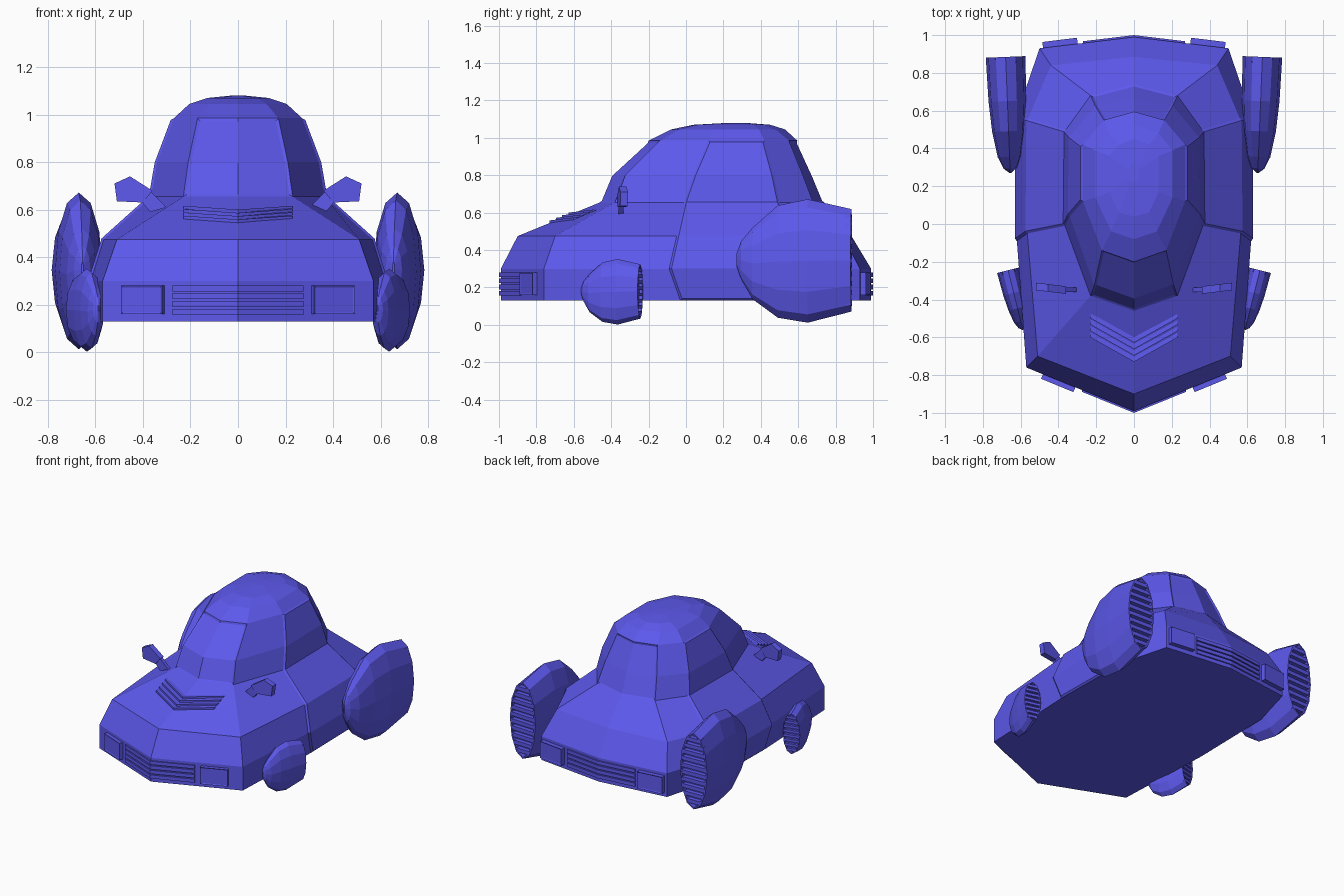
import bpy, bmesh, math
from mathutils import Vector, Matrix

if "Cube" in bpy.data.objects:
    bpy.data.objects.remove(bpy.data.objects["Cube"])

paint = bpy.data.materials.new("blue_paint")
paint.diffuse_color = (0.11, 0.10, 0.85, 1)
paint.use_nodes = True
paint.node_tree.nodes["Principled BSDF"].inputs["Base Color"].default_value = paint.diffuse_color


def finish(name, bm, mirror=False):
    bmesh.ops.recalc_face_normals(bm, faces=bm.faces)
    me = bpy.data.meshes.new(name)
    bm.to_mesh(me)
    bm.free()
    ob = bpy.data.objects.new(name, me)
    bpy.context.collection.objects.link(ob)
    me.materials.append(paint)
    if mirror:
        ob.modifiers.new("Mirror", 'MIRROR')
    return ob


def loft(bm, rings):
    """Skin closed rings and cap both ends; returns vert rings, side faces, caps."""
    vs = [[bm.verts.new(p) for p in r] for r in rings]
    n = len(vs[0])
    sides = [[bm.faces.new((a[i], a[(i + 1) % n], b[(i + 1) % n], b[i])) for i in range(n)]
             for a, b in zip(vs, vs[1:])]
    caps = [bm.faces.new(vs[0][::-1]), bm.faces.new(vs[-1])]
    return vs, sides, caps


# Car body: half outlines (nose, front corner, door front, door rear, rear corner, tail)
levels = [
    (0.13, -.99, (.57, -.76), (.60, -.03), (.59, .60), (.50, .93), .99),
    (0.30, -.99, (.57, -.76), (.62, -.09), (.62, .58), (.50, .93), .99),
    (0.475, -.90, (.51, -.70), (.565, -.05), (.56, .56), (.44, .84), .885),
    (0.655, -.46, (.23, -.38), (.365, -.01), (.36, .50), (.23, .68), .74),
    (0.80, -.40, (.21, -.325), (.34, .04), (.335, .47), (.205, .625), .68),
    (0.985, -.20, (.17, -.14), (.27, .12), (.27, .42), (.16, .55), .595),
    (1.045, -.08, (.12, -.04), (.205, .14), (.205, .39), (.13, .48), .53),
    (1.07, .04, (.08, .06), (.13, .17), (.13, .36), (.08, .42), .45),
    (1.08, .22, (.02, .225), (.03, .25), (.03, .29), (.02, .31), .32),
]
bm = bmesh.new()
rings = []
for z, nose, *pts, tail in levels:
    rings.append([(0, nose, z)] + [(x, y, z) for x, y in pts] + [(0, tail, z)]
                 + [(-x, y, z) for x, y in reversed(pts)])
_, side, _ = loft(bm, rings)
bmesh.ops.recalc_face_normals(bm, faces=bm.faces)


def panel(cols, rows, depth):
    bmesh.ops.inset_region(bm, faces=[side[r][c] for r in rows for c in cols],
                           thickness=0.012, depth=depth, use_even_offset=True)


panel([2], range(5), 0.010)       # doors
panel([7], range(5), 0.010)
panel([0, 9], [3, 4], -0.006)     # windscreen
panel([4, 5], [3, 4], -0.008)     # rear window
finish("car_body", bm)


# Wheel pods: bullet shells with a slatted opening at the back
POD = [(0, .04, .46, .56), (.04, .33, .35, .66), (.14, .6, .19, .77), (.36, .83, .04, .95),
       (.62, .95, 0, 1), (1, 1, .09, .92)]  # along, half width, low, high


def pod(name, tip, angle, length, half_w, height, base, slats):
    place = Matrix.Translation((tip[0], tip[1], base)) @ Matrix.Rotation(angle, 4, 'Z')
    bm = bmesh.new()
    n = 12
    rings = []
    for t, w, lo, hi in POD:
        mid, r = (lo + hi) / 2 * height, (hi - lo) / 2 * height
        rings.append([place @ Vector((w * half_w * math.cos(k * math.tau / n), t * length,
                                      mid + r * math.sin(k * math.tau / n))) for k in range(n)])
    _, _, caps = loft(bm, rings)
    bmesh.ops.recalc_face_normals(bm, faces=bm.faces)
    bmesh.ops.inset_region(bm, faces=[caps[1]], thickness=half_w * .1)
    bmesh.ops.inset_region(bm, faces=[caps[1]], thickness=0.001, depth=-half_w * .3)
    finish(name, bm, True)
    bm = bmesh.new()
    for k in range(slats):
        u = (k + .5) / slats * 1.8 - .9
        size = (2 * half_w * .9 * math.sqrt(1 - u * u), half_w * .3, height * .83 / slats * .5)
        pos = (0, length - half_w * .16, height * (.505 + u * .415))
        bmesh.ops.create_cube(bm, size=1, matrix=place @ Matrix.Translation(pos)
                              @ Matrix.Diagonal((*size, 1)))
    finish(name + "_slats", bm, True)


pod("rear_wheel_pod", (.655, .27), math.radians(-2.3), .615, .105, .66, .012, 10)
pod("front_wheel_pod", (.588, -.56), math.radians(-14), .325, .06, .35, .002, 8)


# Strips that follow the V of the nose, tail or hood
def v_strip(name, half, section):
    bm = bmesh.new()
    loft(bm, [[(x, y, z) for y, z in section(abs(x))] for x in (-half, 0, half)])
    finish(name, bm)


def bar(y0, slope, z, out):
    return lambda x: [(y0 + slope * x - out * .02, z), (y0 + slope * x + out * .01, z),
                      (y0 + slope * x + out * .01, z + .025), (y0 + slope * x - out * .02, z + .025)]


for k in range(4):
    z = .157 + k * .033
    v_strip("front_grille_bar", .275, bar(-.99, .404, z, -1))
    v_strip("rear_grille_bar", .27, bar(.99, -.12, z, 1))


# Hood louvres: wedges rising toward the front
def louvre(y0):
    def section(x):
        def hood(y):
            return .475 + .409 * (y - .392 * x + .90)
        y = y0 + .56 * x
        return [(y, hood(y) - .01), (y, hood(y) + .014),
                (y + .028, hood(y + .028) + .001), (y + .028, hood(y + .028) - .01)]
    return section


for k in range(4):
    v_strip("hood_louvre", .23, louvre(-.73 + k * .034))


# Head and tail lamps: boxes with a recessed lens
def lamp(name, pos, angle, out):
    bm = bmesh.new()
    bmesh.ops.create_cube(bm, size=1, matrix=Matrix.Translation(pos)
                          @ Matrix.Rotation(angle, 4, 'Z') @ Matrix.Diagonal((.185, .06, .12, 1)))
    bm.normal_update()
    lens = max(bm.faces, key=lambda f: f.normal.y * out)
    bmesh.ops.inset_region(bm, faces=[lens], thickness=.01, depth=-.004)
    finish(name, bm, True)


lamp("headlamp", (.395, -.827, .22), math.radians(22.4), -1)
lamp("tail_lamp", (.39, .945, .22), math.radians(-7), 1)


# Wing mirrors: angular head on a slanted stalk
def plate(name, pts, y0, y1, skew=0):
    bm = bmesh.new()
    loft(bm, [[(x, y + skew * (x - .4), z) for x, z in pts] for y in (y0, y1)])
    finish(name, bm, True)


plate("mirror_head", [(.40, .63), (.36, .68), (.455, .74), (.52, .71), (.51, .635)],
      -.365, -.325, .12)
plate("mirror_stalk", [(.30, .61), (.37, .59), (.42, .65), (.38, .69)], -.36, -.335)
